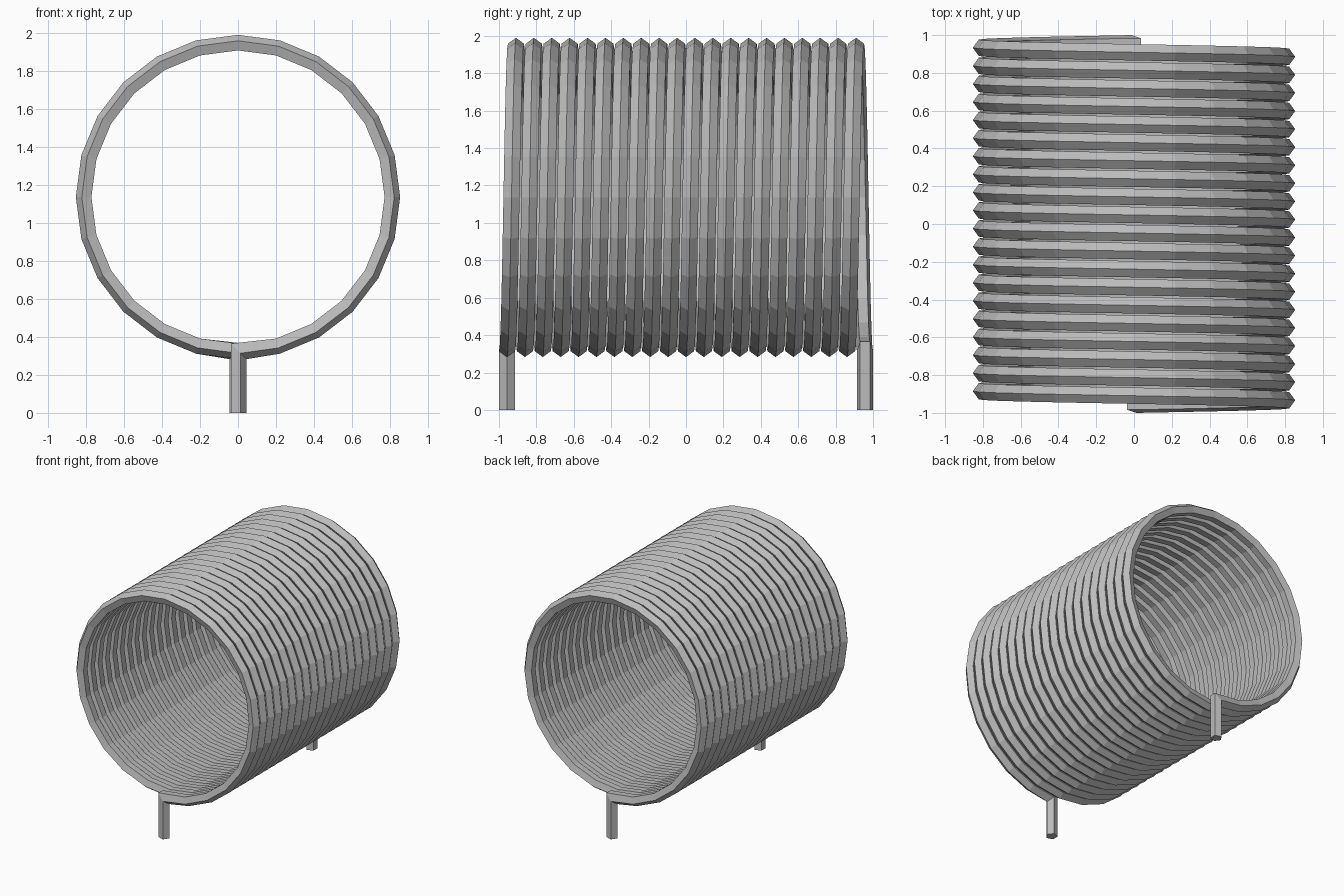
import bpy
import bmesh
import math
from mathutils import Vector

cube = bpy.data.objects.get("Cube")
if cube:
    bpy.data.objects.remove(cube, do_unlink=True)

TURNS, STEPS, SIDES = 20, 24, 5
RADIUS, CENTRE_Z = 0.808, 1.136
WIRE = 0.0453
HALF_WIDTH = WIRE * math.sin(math.radians(72))
END_Y = 1.0 - HALF_WIDTH

metal = bpy.data.materials.new("grey metal")
metal.use_nodes = True
grey = (0.5, 0.5, 0.5, 1)
metal.diffuse_color = grey
metal.node_tree.nodes["Principled BSDF"].inputs["Base Color"].default_value = grey

# Wire path: each station has a centre and the direction of the section's tip
stations = [(Vector((0, -END_Y, 0)), Vector((1, 0, 0)))]
count = TURNS * STEPS
for i in range(count + 1):
    angle = math.tau * i / STEPS
    out = Vector((math.sin(angle), 0, -math.cos(angle)))
    centre = out * RADIUS + Vector((0, END_Y * (2 * i / count - 1), CENTRE_Z))
    if i == 0:
        out = Vector((1, 0, -1))      # mitred front corner
    elif i == count:
        out = Vector((-1, 0, -1))     # mitred back corner
    stations.append((centre, out))
stations.append((Vector((0, END_Y, 0)), Vector((-1, 0, 0))))

# Sweep the five-sided wire along the path
bm = bmesh.new()
rings = []
for centre, out in stations:
    ring = []
    for k in range(SIDES):
        a = math.tau * k / SIDES
        offset = out * math.cos(a) + Vector((0, math.sin(a), 0))
        ring.append(bm.verts.new(centre + offset * WIRE))
    rings.append(ring)
for a, b in zip(rings, rings[1:]):
    for k in range(SIDES):
        n = (k + 1) % SIDES
        bm.faces.new((a[k], a[n], b[n], b[k]))
bm.faces.new(rings[0])
bm.faces.new(rings[-1])
bmesh.ops.recalc_face_normals(bm, faces=bm.faces)

mesh = bpy.data.meshes.new("coil_spring")
bm.to_mesh(mesh)
bm.free()
mesh.materials.append(metal)
coil = bpy.data.objects.new("coil_spring", mesh)
bpy.context.scene.collection.objects.link(coil)
